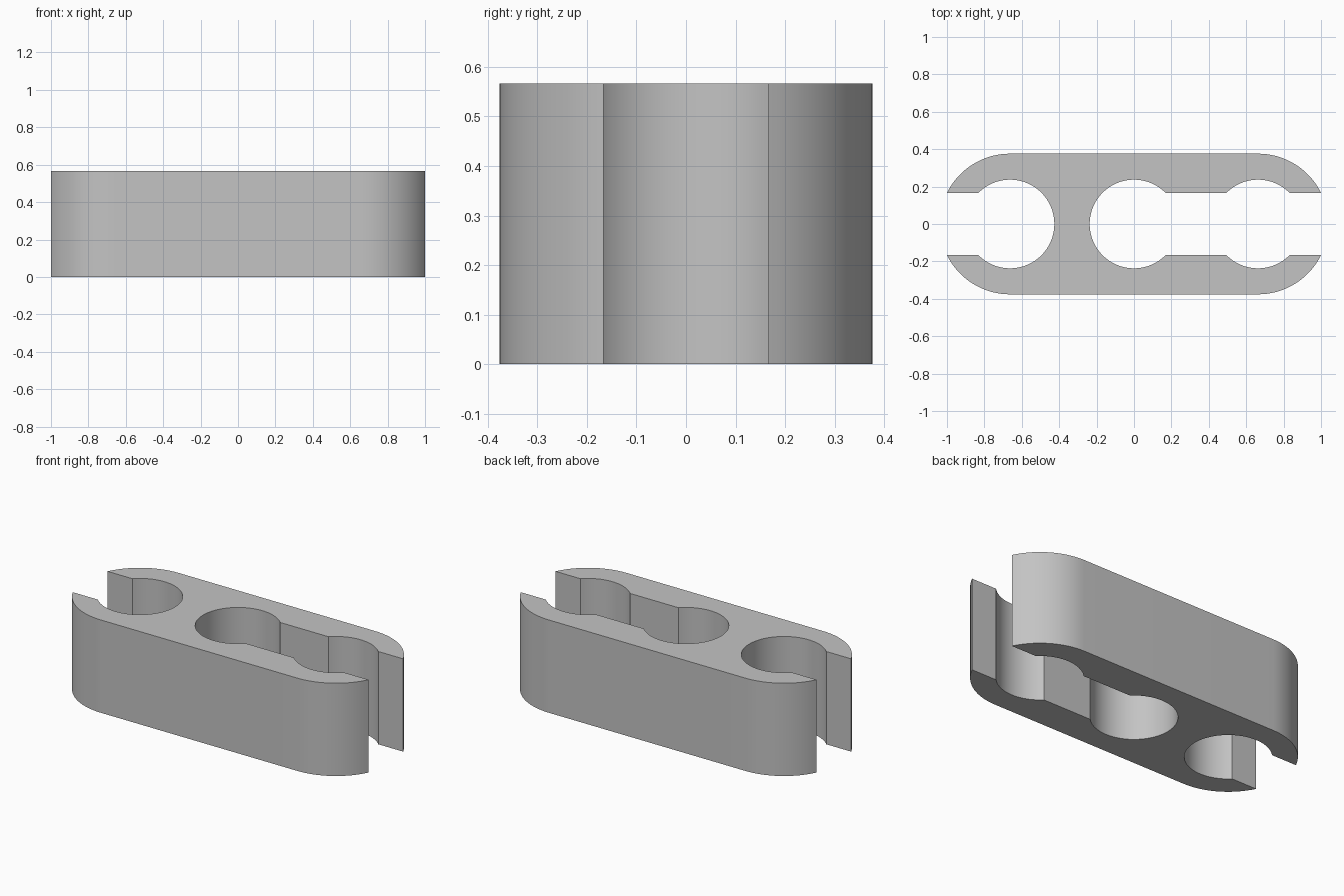
import bpy
import bmesh
from math import asin, cos, sin, pi

cube = bpy.data.objects.get("Cube")
if cube:
    bpy.data.objects.remove(cube, do_unlink=True)

HEIGHT = 0.567
PITCH = 0.663        # spacing of the three bores
OUTER = 0.376        # radius of the rounded ends
BORE = 0.237         # radius of the bores
SLOT = 0.167         # half width of the openings
STEP = pi / 48

outer_cut = asin(SLOT / OUTER)
bore_cut = asin(SLOT / BORE)


def arc(cx, radius, start, end):
    """Points along an arc centred on the long axis."""
    n = max(2, round(abs(end - start) / STEP))
    angles = [start + (end - start) * i / n for i in range(n + 1)]
    return [(cx + radius * cos(a), radius * sin(a)) for a in angles]


# Clip outline, counterclockwise from the upper right tip
outline = (
    arc(PITCH, OUTER, outer_cut, pi / 2)
    + arc(-PITCH, OUTER, pi / 2, pi - outer_cut)
    + arc(-PITCH, BORE, pi - bore_cut, bore_cut - pi)
    + arc(-PITCH, OUTER, pi + outer_cut, 1.5 * pi)
    + arc(PITCH, OUTER, 1.5 * pi, 2 * pi - outer_cut)
    + arc(PITCH, BORE, -bore_cut, bore_cut - pi)
    + arc(0, BORE, -bore_cut, bore_cut - 2 * pi)
    + arc(PITCH, BORE, pi - bore_cut, bore_cut)
)

# Extrude the outline upward
bm = bmesh.new()
base = bm.faces.new([bm.verts.new((x, y, 0)) for x, y in outline])
top = bmesh.ops.extrude_face_region(bm, geom=[base], use_keep_orig=True)
top_verts = [v for v in top["geom"] if isinstance(v, bmesh.types.BMVert)]
bmesh.ops.translate(bm, verts=top_verts, vec=(0, 0, HEIGHT))
bmesh.ops.recalc_face_normals(bm, faces=bm.faces)

mesh = bpy.data.meshes.new("clip_body")
bm.to_mesh(mesh)
bm.free()
body = bpy.data.objects.new("clip_body", mesh)
bpy.context.collection.objects.link(body)

# Plain grey finish
grey = bpy.data.materials.new("plain_grey")
grey.use_nodes = True
colour = (0.55, 0.55, 0.55, 1)
grey.diffuse_color = colour
grey.node_tree.nodes["Principled BSDF"].inputs["Base Color"].default_value = colour
mesh.materials.append(grey)

# Smooth curved walls with crisp corners
bpy.ops.object.select_all(action="DESELECT")
body.select_set(True)
bpy.context.view_layer.objects.active = body
bpy.ops.object.shade_smooth_by_angle(angle=pi / 6)
